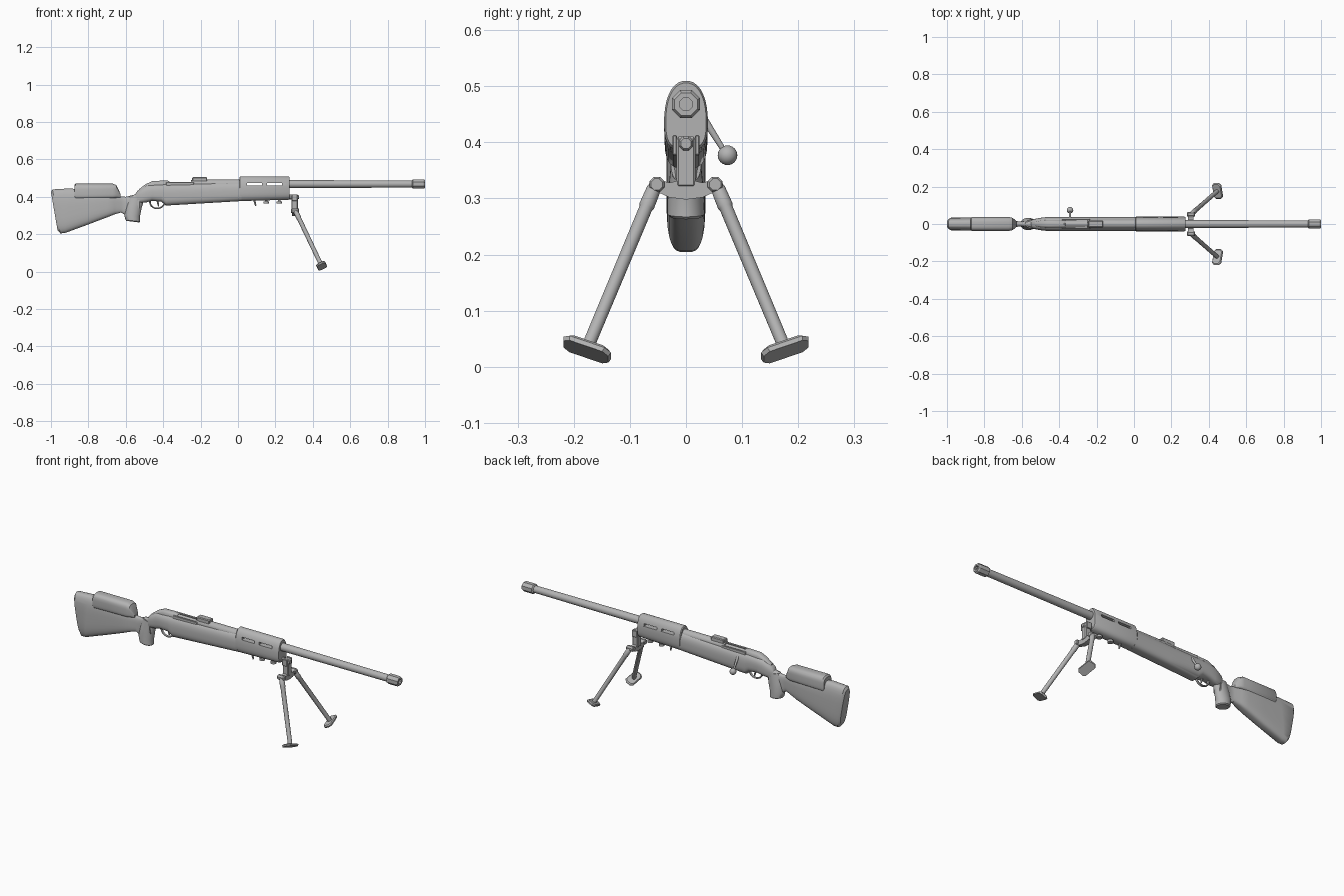
import bpy, bmesh, math
from mathutils import Vector, Matrix

if "Cube" in bpy.data.objects:
    bpy.data.objects.remove(bpy.data.objects["Cube"])

grey = bpy.data.materials.new("plain_grey")
grey.use_nodes = True
grey.diffuse_color = (0.45, 0.45, 0.45, 1)
grey.node_tree.nodes["Principled BSDF"].inputs["Base Color"].default_value = (0.45, 0.45, 0.45, 1)


def finish(name, bm, smooth=35):
    bmesh.ops.recalc_face_normals(bm, faces=bm.faces)
    mesh = bpy.data.meshes.new(name)
    bm.to_mesh(mesh)
    bm.free()
    mesh.materials.append(grey)
    ob = bpy.data.objects.new(name, mesh)
    bpy.context.collection.objects.link(ob)
    bpy.ops.object.select_all(action='DESELECT')
    ob.select_set(True)
    bpy.context.view_layer.objects.active = ob
    if smooth:
        bpy.ops.object.shade_smooth_by_angle(angle=math.radians(smooth))
    return ob


def skin(name, rings, smooth=35):
    """Bridge a list of closed point rings and cap both ends."""
    bm = bmesh.new()
    loops = [[bm.verts.new(p) for p in ring] for ring in rings]
    n = len(loops[0])
    for a, b in zip(loops, loops[1:]):
        for i in range(n):
            j = (i + 1) % n
            bm.faces.new((a[i], a[j], b[j], b[i]))
    bm.faces.new(loops[0])
    bm.faces.new(loops[-1])
    return finish(name, bm, smooth)


def power(v, p):
    return math.copysign(abs(v) ** (2 / p), v)


def loft(name, stations, p_top=2.5, p_bot=2.5, mid=0.5, n=32):
    """Stations: top x, top z, bottom x, bottom z, half width."""
    rings = []
    for xt, zt, xb, zb, w in stations:
        top, bot = Vector((xt, 0, zt)), Vector((xb, 0, zb))
        ring = []
        for i in range(n):
            a = 2 * math.pi * (i + 0.5) / n
            c, s = math.cos(a), math.sin(a)
            p = p_top if s > 0 else p_bot
            h = power(s, p)
            t = mid + h * ((1 - mid) if h > 0 else mid)
            ring.append(bot.lerp(top, t) + Vector((0, w * power(c, p), 0)))
        rings.append(ring)
    return skin(name, rings)


def straight(stations):
    return [(x, zt, x, zb, w) for x, zt, zb, w in stations]


def rod(name, start, end, profile, n=16, smooth=35):
    """Turned part; profile is (fraction along, radius)."""
    a, b = Vector(start), Vector(end)
    turn = (b - a).to_track_quat('Z', 'Y')
    rings = [[a.lerp(b, t) + turn @ Vector((r * math.cos(2 * math.pi * (i + .5) / n),
                                            r * math.sin(2 * math.pi * (i + .5) / n), 0))
              for i in range(n)] for t, r in profile]
    return skin(name, rings, smooth)


def box(name, centre, size, bevel=0.004, matrix=None):
    bm = bmesh.new()
    bmesh.ops.create_cube(bm, size=1)
    bmesh.ops.scale(bm, vec=size, verts=bm.verts)
    if bevel:
        bmesh.ops.bevel(bm, geom=bm.edges[:], offset=bevel, segments=1, affect='EDGES')
    bm.transform(Matrix.Translation(centre) @ (matrix or Matrix()))
    return finish(name, bm, 0)


# Butt stock, cheek rest and grip
loft("butt_stock", [
    (-1.0, .425, -.965, .222, .027), (-.992, .44, -.95, .204, .034), (-.9, .445, -.925, .206, .035),
    (-.8, .435, -.8, .252, .035), (-.7, .425, -.7, .290, .034), (-.66, .415, -.66, .306, .028),
    (-.625, .402, -.625, .316, .015), (-.6, .4, -.6, .3, .013), (-.56, .41, -.56, .3, .02),
    (-.53, .42, -.525, .33, .027)], 3, 3.5)
loft("cheek_rest", straight([
    (-.875, .462, .395, .033), (-.868, .47, .388, .037), (-.67, .47, .392, .037),
    (-.65, .462, .394, .033), (-.628, .415, .395, .016)]), 3, 5)

grip_rings = []
for x, z, rx, ry in [(-.563, .267, .034, .028), (-.563, .272, .039, .033), (-.566, .3, .042, .033),
                     (-.556, .35, .042, .028), (-.54, .40, .042, .024)]:
    grip_rings.append([(x + rx * math.cos(a), ry * math.sin(a), z + .12 * rx * -math.cos(a))
                       for a in [2 * math.pi * i / 28 for i in range(28)]])
skin("pistol_grip", grip_rings)

# Fore stock and shroud
loft("fore_stock", straight([
    (-.555, .405, .375, .014), (-.538, .432, .365, .026), (-.49, .463, .37, .035),
    (-.46, .467, .378, .037), (-.41, .47, .374, .038), (-.385, .472, .353, .038),
    (-.2, .476, .364, .038), (.02, .482, .377, .038)]), 2.6, 3, .45)
shroud = loft("barrel_shroud", straight([
    (.008, .505, .38, .036), (.012, .51, .377, .039), (.27, .51, .384, .039),
    (.276, .506, .388, .036)]), 2.2, 3, .42)

# Slots cut through the shroud
for x, length in ((.088, .078), (.195, .08)):
    cutter = box("slot_cutter", (x, 0, .468), (length, .2, .014), 0)
    cutter.hide_render = True
    mod = shroud.modifiers.new("slot", 'BOOLEAN')
    mod.operation, mod.solver, mod.object = 'DIFFERENCE', 'EXACT', cutter
    bpy.context.view_layer.objects.active = shroud
    bpy.ops.object.modifier_apply(modifier=mod.name)
    bpy.data.objects.remove(cutter)

# Receiver, bolt and sight base
loft("receiver_rear", straight([
    (-.53, .44, .41, .012), (-.495, .467, .41, .02), (-.455, .485, .41, .023),
    (-.375, .487, .41, .023), (-.365, .48, .41, .022)]), 3, 3)
rod("bolt_body", (-.38, 0, .463), (-.23, 0, .463), [(0, .016), (1, .016)])
for side in (-1, 1):
    box("receiver_rail", (-.31, side * .022, .468), (.15, .008, .02), .002)
rod("receiver_ring", (-.25, 0, .468), (.02, 0, .468), [(0, .021), (.04, .024), (1, .024)], 20)
box("sight_base", (-.205, 0, .488), (.08, .036, .034))
rod("bolt_handle", (-.342, .03, .445), (-.342, .066, .388), [(0, .007), (1, .005)], 12)
bm = bmesh.new()
bmesh.ops.create_uvsphere(bm, u_segments=20, v_segments=12, radius=.0175)
bmesh.ops.translate(bm, vec=(-.342, .074, .377), verts=bm.verts)
finish("bolt_knob", bm, 60)

# Trigger and guard
bpy.ops.mesh.primitive_torus_add(major_segments=28, minor_segments=8, major_radius=.036,
                                 minor_radius=.004, location=(-.432, 0, .372),
                                 rotation=(math.pi / 2, 0, 0))
guard = bpy.context.object
guard.name = "trigger_guard"
guard.scale = (1.08, .95, 2)
guard.data.materials.append(grey)
bpy.ops.object.shade_smooth_by_angle()
rod("trigger", (-.432, 0, .385), (-.424, 0, .348), [(0, .006), (.6, .005), (1, .003)], 8)

# Barrel and hollow muzzle
rod("barrel", (.26, 0, .468), (.95, 0, .468), [(0, .0215), (.4, .0205), (1, .019)], 24)
rod("muzzle", (.93, 0, .468), (1.0, 0, .468),
    [(0, .02), (.07, .027), (.9, .027), (1, .022), (1, .0125), (.3, .0125)], 8, 20)

# Studs under the fore stock
for x in (.15, .22):
    rod("fore_stud", (x, 0, .395), (x, 0, .363), [(0, .007), (.6, .007), (.62, .015), (1, .015)], 12)
rod("sling_hook", (.085, 0, .39), (.095, 0, .352), [(0, .007), (1, .004)], 8)

# Bipod head
rod("bipod_pin", (.26, 0, .398), (.325, 0, .398), [(0, .014), (.9, .014), (1, .010)], 8, 20)
box("bipod_column", (.303, 0, .365), (.034, .034, .09))
for side in (-1, 1):
    box("bipod_fork", (.303, side * .02, .395), (.03, .008, .036), .002)
arch = []
for y, zt, zb in [(-.052, .335, .312), (-.03, .328, .302), (0, .335, .298),
                  (.03, .328, .302), (.052, .335, .312)]:
    arch.append([(.29, y, zb), (.318, y, zb), (.318, y, zt), (.29, y, zt)])
skin("bipod_yoke", arch, 20)

# Bipod legs and feet
for side, label in ((1, "left"), (-1, "right")):
    rod(label + "_hinge", (.284, side * .052, .325), (.326, side * .052, .325),
        [(0, .011), (.1, .0145), (.9, .0145), (1, .011)], 8, 20)
    hip = Vector((.307, side * .054, .325))
    foot = Vector((.447, side * .177, .031))
    rod(label + "_leg", hip, foot,
        [(0, .010), (.03, .013), (.13, .014), (.14, .012), (.96, .0115), (1, .010)], 16)
    z = (hip - foot).normalized()
    y = Vector((0, 1, 0))
    y = (y - z * y.dot(z)).normalized()
    x = y.cross(z)
    turn = Matrix((x, y, z)).transposed().to_4x4()
    half_w, half_l, cut = .026, .045, .012
    outline = [(half_w, half_l - cut), (half_w - cut, half_l), (cut - half_w, half_l),
               (-half_w, half_l - cut), (-half_w, cut - half_l), (cut - half_w, -half_l),
               (half_w - cut, -half_l), (half_w, cut - half_l)]
    skin(label + "_foot",
         [[foot + turn @ Vector((u * s, v * s, h)) for u, v in outline]
          for h, s in ((-.005, .95), (.003, 1), (.008, .85))], 20)
